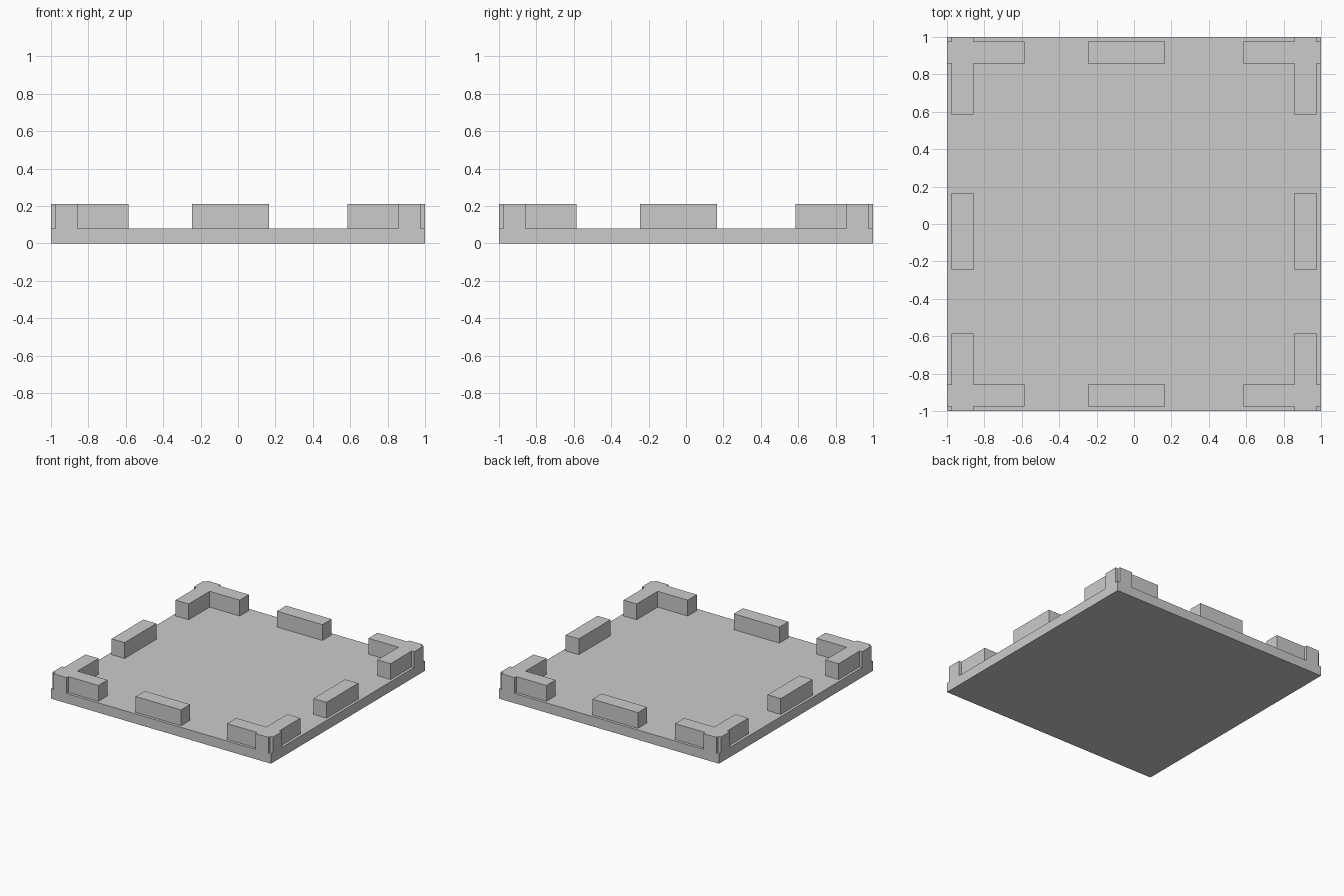
import bpy, bmesh

if "Cube" in bpy.data.objects:
    bpy.data.objects.remove(bpy.data.objects["Cube"])

BASE, TOP = 0.08, 0.21                 # slab top, battlement top
OUT, INN, END = 0.977, 0.858, 0.585    # wall outer face, inner face, corner arm end
MID = (-0.247, 0.166)                  # span of the middle blocks


def prism(name, outline, z0, z1):
    """Extrude a closed outline vertically into a solid."""
    bm = bmesh.new()
    face = bm.faces.new([bm.verts.new((x, y, z0)) for x, y in outline])
    ext = bmesh.ops.extrude_face_region(bm, geom=[face], use_keep_orig=True)
    top = [v for v in ext["geom"] if isinstance(v, bmesh.types.BMVert)]
    bmesh.ops.translate(bm, verts=top, vec=(0, 0, z1 - z0))
    bmesh.ops.recalc_face_normals(bm, faces=bm.faces)
    mesh = bpy.data.meshes.new(name)
    bm.to_mesh(mesh)
    bm.free()
    obj = bpy.data.objects.new(name, mesh)
    bpy.context.collection.objects.link(obj)
    return obj


def rect(x0, x1, y0, y1):
    return [(x0, y0), (x1, y0), (x1, y1), (x0, y1)]


# Base slab
prism("base_slab", rect(-1, 1, -1, 1), 0, BASE)

# Corner pieces: two crossing wall ends, leaving a small notch at each corner
cross = [(1, INN), (1, OUT), (OUT, OUT), (OUT, 1), (INN, 1), (INN, OUT),
         (END, OUT), (END, INN), (INN, INN), (INN, END), (OUT, END), (OUT, INN)]
for side, sx in (("left", -1), ("right", 1)):
    for row, sy in (("front", -1), ("back", 1)):
        prism(f"corner_wall_{row}_{side}", [(x * sx, y * sy) for x, y in cross], BASE, TOP)

# Middle blocks, one per side
for name, s in (("front", -1), ("back", 1)):
    prism(f"middle_block_{name}", rect(*MID, *sorted((s * INN, s * OUT))), BASE, TOP)
for name, s in (("left", -1), ("right", 1)):
    prism(f"middle_block_{name}", rect(*sorted((s * INN, s * OUT)), *MID), BASE, TOP)
